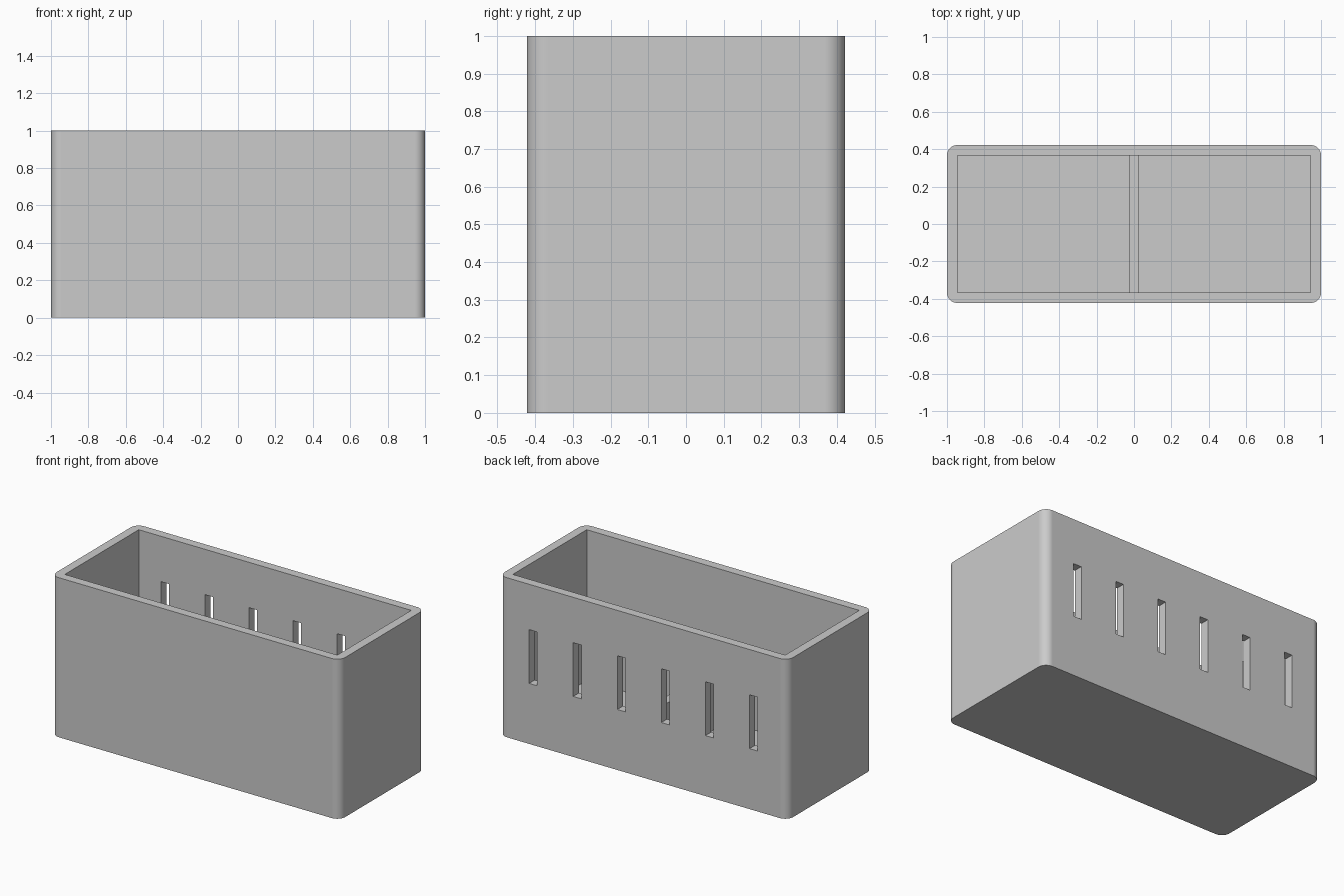
import bpy
import bmesh
from mathutils import Matrix, Vector

default_cube = bpy.data.objects.get("Cube")
if default_cube:
    bpy.data.objects.remove(default_cube, do_unlink=True)

LENGTH, DEPTH, HEIGHT = 2.0, 0.844, 1.0
WALL = 0.0556
CORNER = 0.055
DIVIDER_TOP = 0.4
SLOT_BOTTOM, SLOT_TOP = 0.379, 0.716
SLOT_COUNT, SLOT_PITCH = 6, 0.3056

grey = bpy.data.materials.new("plain_grey")
grey.use_nodes = True
colour = (0.6, 0.6, 0.6, 1)
grey.diffuse_color = colour
grey.node_tree.nodes["Principled BSDF"].inputs["Base Color"].default_value = colour


def box(name, low, high, corner=0):
    """Box between two corners, optionally with rounded upright edges."""
    low, high = Vector(low), Vector(high)
    bm = bmesh.new()
    bmesh.ops.create_cube(bm, size=1, matrix=Matrix.Translation((low + high) / 2)
                          @ Matrix.Diagonal((*(high - low), 1)))
    if corner:
        upright = [e for e in bm.edges
                   if abs(e.verts[0].co.z - e.verts[1].co.z) > 0.1]
        bmesh.ops.bevel(bm, geom=upright, offset=corner, segments=10,
                        profile=0.5, affect="EDGES")
    mesh = bpy.data.meshes.new(name)
    bm.to_mesh(mesh)
    bm.free()
    obj = bpy.data.objects.new(name, mesh)
    obj.data.materials.append(grey)
    bpy.context.collection.objects.link(obj)
    return obj


def activate(obj):
    bpy.ops.object.select_all(action="DESELECT")
    obj.select_set(True)
    bpy.context.view_layer.objects.active = obj


def cut(target, cutter):
    """Subtract the cutter, then discard it."""
    cutter.hide_render = True
    mod = target.modifiers.new("cut", "BOOLEAN")
    mod.operation = "DIFFERENCE"
    mod.solver = "EXACT"
    mod.object = cutter
    activate(target)
    bpy.ops.object.modifier_apply(modifier=mod.name)
    bpy.data.objects.remove(cutter, do_unlink=True)


# Outer shell with rounded upright corners and a square-cornered cavity
half_x, half_y = LENGTH / 2, DEPTH / 2
in_x, in_y = half_x - WALL, half_y - WALL
shell = box("bin_shell", (-half_x, -half_y, 0), (half_x, half_y, HEIGHT), CORNER)
cut(shell, box("cavity_cutter", (-in_x, -in_y, WALL), (in_x, in_y, HEIGHT + WALL)))

# Row of upright slots through the back wall
for i in range(SLOT_COUNT):
    x = (i - (SLOT_COUNT - 1) / 2) * SLOT_PITCH
    cut(shell, box("slot_cutter", (x - WALL / 2, in_y - WALL, SLOT_BOTTOM),
                   (x + WALL / 2, half_y + WALL, SLOT_TOP)))

activate(shell)
bpy.ops.object.shade_smooth_by_angle()
weighted = shell.modifiers.new("even_shading", "WEIGHTED_NORMAL")
weighted.keep_sharp = True

# Low wall between the two compartments, set slightly into the shell
EMBED = WALL / 4
box("divider", (-WALL / 2, -in_y - EMBED, WALL - EMBED),
    (WALL / 2, in_y + EMBED, DIVIDER_TOP))
